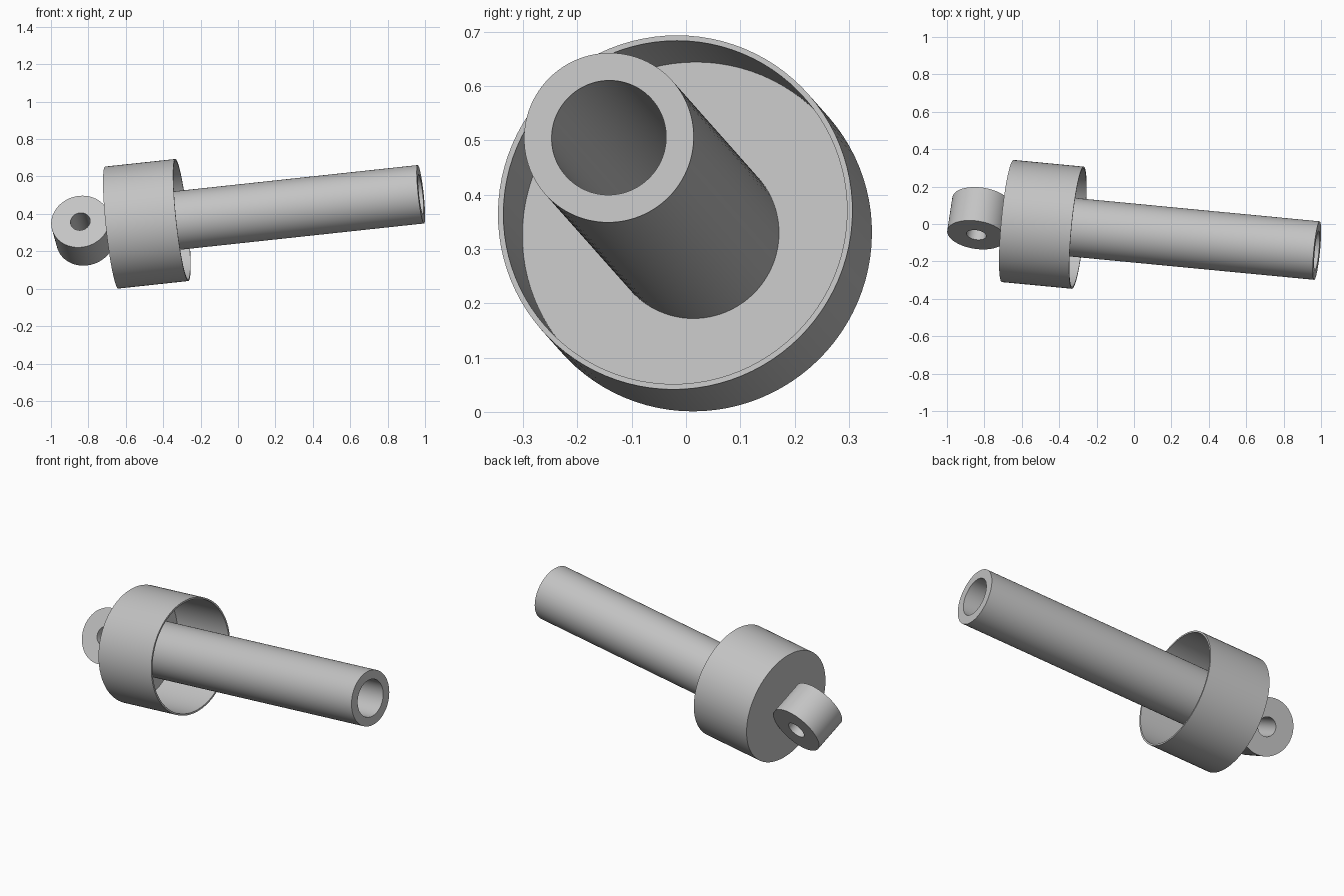
import bpy
import bmesh
import math
from mathutils import Vector

if "Cube" in bpy.data.objects:
    bpy.data.objects.remove(bpy.data.objects["Cube"], do_unlink=True)

SEGMENTS = 96

grey = bpy.data.materials.new("light_grey")
grey.use_nodes = True
grey.diffuse_color = (0.55, 0.55, 0.55, 1)
grey.node_tree.nodes["Principled BSDF"].inputs["Base Color"].default_value = (0.55, 0.55, 0.55, 1)


def lathe(name, profile, origin, axis):
    """Revolve a (radius, height) outline around an axis through origin."""
    bm = bmesh.new()
    closed = profile[0][0] > 0
    verts = [bm.verts.new((r, 0, h)) for r, h in profile]
    edges = [bm.edges.new(pair) for pair in zip(verts, verts[1:])]
    if closed:
        edges.append(bm.edges.new((verts[-1], verts[0])))
    bmesh.ops.spin(bm, geom=verts + edges, cent=(0, 0, 0), axis=(0, 0, 1),
                   angle=math.tau, steps=SEGMENTS, use_duplicate=False)
    bmesh.ops.remove_doubles(bm, verts=bm.verts, dist=0.0001)
    bmesh.ops.recalc_face_normals(bm, faces=bm.faces)
    mesh = bpy.data.meshes.new(name)
    bm.to_mesh(mesh)
    bm.free()
    mesh.materials.append(grey)
    obj = bpy.data.objects.new(name, mesh)
    bpy.context.collection.objects.link(obj)
    obj.location = origin
    obj.rotation_euler = Vector(axis).to_track_quat('Z', 'Y').to_euler()
    bpy.ops.object.select_all(action='DESELECT')
    obj.select_set(True)
    bpy.context.view_layer.objects.active = obj
    bpy.ops.object.shade_smooth_by_angle(angle=math.radians(30))
    return obj


def ring(inner, outer, low, high):
    return [(inner, low), (outer, low), (outer, high), (inner, high)]


base = Vector((-0.675, 0.016, 0.327))
main_axis = Vector((1, -0.0956, 0.1077)).normalized()
lug_axis = Vector((-0.134, -0.87, 0.475)).normalized()

# Thin-walled cup, open towards the tube end
lathe("cup", [(0, 0), (0.328, 0), (0.328, 0.379), (0.318, 0.379), (0.318, 0.01), (0, 0.01)],
      base, main_axis)

# Long hollow tube standing on the cup floor
lathe("tube", ring(0.106, 0.157, 0.01, 1.67), base, main_axis)

# Round lug with a cross hole behind the cup
lathe("lug", ring(0.053, 0.157, -0.1025, 0.1025), base - main_axis * 0.156, lug_axis)
